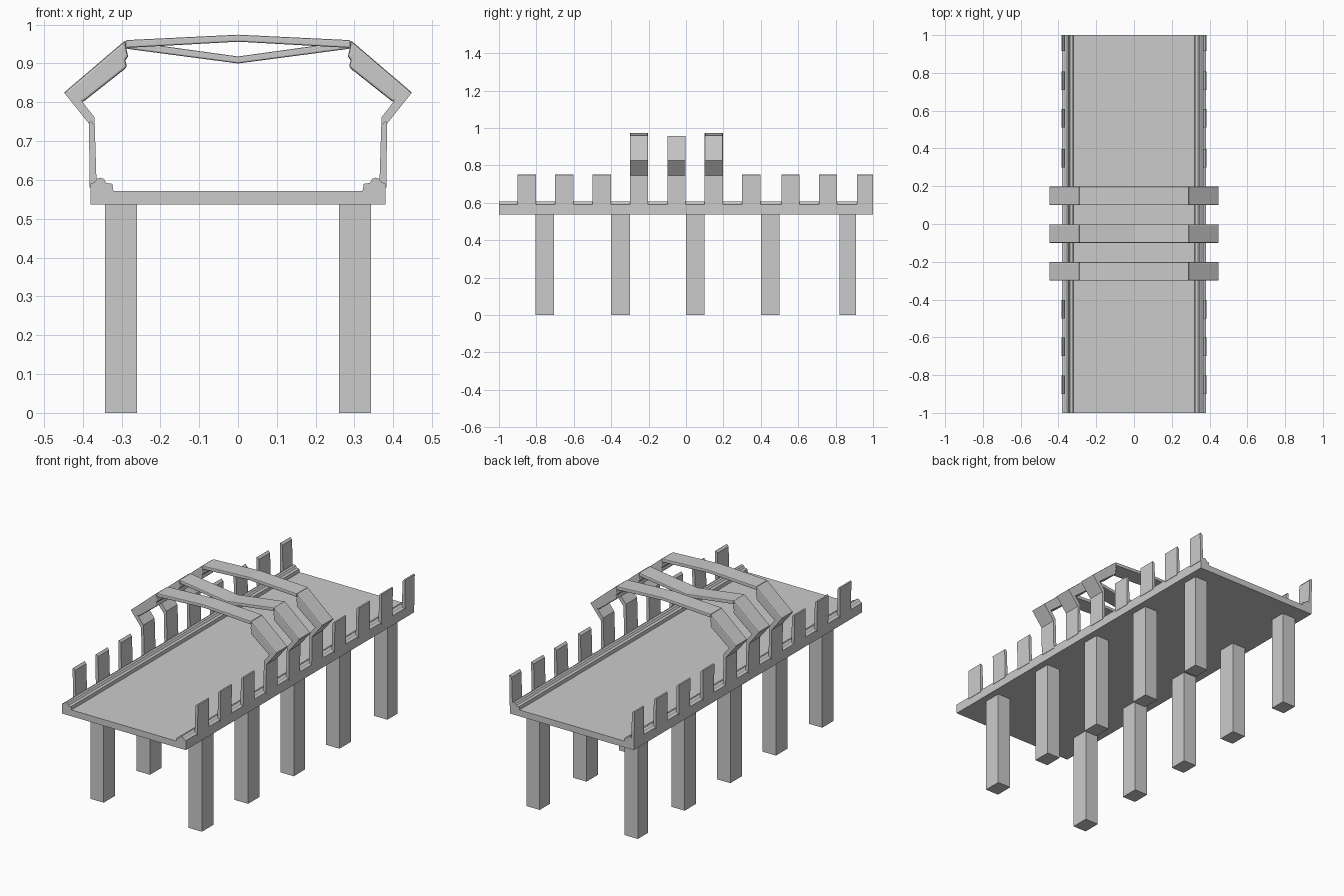
import bpy
import bmesh

cube = bpy.data.objects.get("Cube")
if cube:
    bpy.data.objects.remove(cube, do_unlink=True)

grey = bpy.data.materials.new("plain grey")
grey.use_nodes = True
colour = (0.6, 0.6, 0.6, 1)
grey.diffuse_color = colour
grey.node_tree.nodes["Principled BSDF"].inputs["Base Color"].default_value = colour


def extrude(name, profile, y0, y1, bevel=0):
    """Extrude an x-z profile along y."""
    bm = bmesh.new()
    face = bm.faces.new([bm.verts.new((x, y0, z)) for x, z in profile])
    result = bmesh.ops.extrude_face_region(bm, geom=[face])
    verts = [v for v in result["geom"] if isinstance(v, bmesh.types.BMVert)]
    bmesh.ops.translate(bm, verts=verts, vec=(0, y1 - y0, 0))
    bmesh.ops.recalc_face_normals(bm, faces=bm.faces)
    mesh = bpy.data.meshes.new(name)
    bm.to_mesh(mesh)
    bm.free()
    mesh.materials.append(grey)
    obj = bpy.data.objects.new(name, mesh)
    bpy.context.collection.objects.link(obj)
    if bevel:
        mod = obj.modifiers.new("edge bevel", "BEVEL")
        mod.width = bevel
        mod.segments = 2
        mod.limit_method = "ANGLE"
        mod.angle_limit = 1.0
    return obj


def both_sides(name, profile, y0, y1, bevel=0):
    for side, sign in (("left", 1), ("right", -1)):
        extrude(f"{side}_{name}", [(sign * x, z) for x, z in profile], y0, y1, bevel)


def mirrored(half):
    """Close a profile whose points run from the right half to the left."""
    return half + [(-x, z) for x, z in reversed(half) if x > 0]


# Deck with a stepped, rounded curb along each long edge
deck_half = [(0.38, 0.537), (0.38, 0.59), (0.37, 0.594), (0.363, 0.603),
             (0.355, 0.606), (0.346, 0.603), (0.339, 0.592), (0.324, 0.59),
             (0.321, 0.572)]
extrude("deck", mirrored(deck_half), -1, 1)

# Support posts
post = [(0.26, 0), (0.342, 0), (0.342, 0.54), (0.26, 0.54)]
for i, y in enumerate((-0.805, -0.4, 0, 0.4, 0.82)):
    both_sides(f"post_{i + 1}", post, y, y + (0.1 if y < 0.8 else 0.09))

# Upright side stakes
stake = [(0.364, 0.58), (0.382, 0.58), (0.384, 0.748), (0.379, 0.752), (0.369, 0.74)]
for i, y in enumerate((-0.9, -0.7, -0.5, -0.3, -0.1, 0.1, 0.3, 0.51, 0.71, 0.915)):
    both_sides(f"stake_{i + 1}", stake, y, min(y + 0.098, 1))

# Roof arches: outward brackets, sloping panels and top beams
bracket = [(0.369, 0.74), (0.384, 0.745), (0.448, 0.825), (0.42, 0.83),
           (0.4, 0.8), (0.37, 0.762)]
panel = [(0.4, 0.8), (0.448, 0.825), (0.29, 0.96), (0.288, 0.94),
         (0.283, 0.918), (0.29, 0.908), (0.286, 0.89)]
raised_beam = [(0.29, 0.94), (0.29, 0.96), (0, 0.974), (-0.29, 0.96),
               (-0.29, 0.94), (0, 0.956)]
dipped_beam = [(0.288, 0.938), (0.29, 0.958), (0, 0.918), (-0.29, 0.958),
               (-0.288, 0.938), (0, 0.9)]
for name, y, beam in (("front", -0.3, raised_beam), ("middle", -0.1, dipped_beam),
                      ("back", 0.1, raised_beam)):
    both_sides(f"{name}_arch_bracket", bracket, y, y + 0.098)
    both_sides(f"{name}_arch_panel", panel, y, y + 0.098, 0.006)
    extrude(f"{name}_arch_beam", beam, y, y + 0.098, 0.004)
